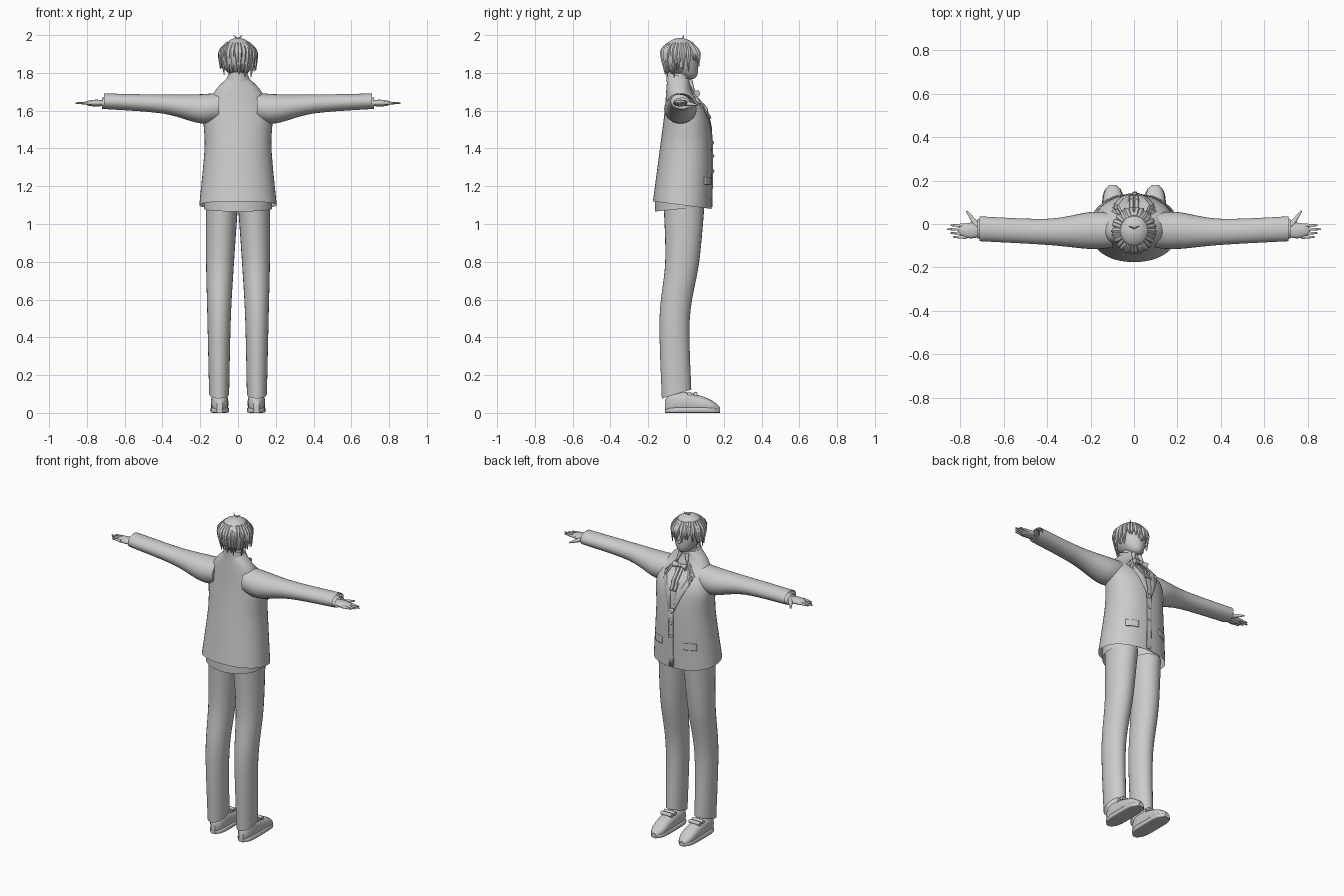
import bpy, bmesh, math, random
from mathutils import Matrix, Vector

cube = bpy.data.objects.get("Cube")
if cube:
    bpy.data.objects.remove(cube, do_unlink=True)

random.seed(4)
parts = []
grey = bpy.data.materials.new("plain_grey")
grey.use_nodes = True
grey.diffuse_color = (.6, .6, .6, 1)
grey.node_tree.nodes["Principled BSDF"].inputs["Base Color"].default_value = grey.diffuse_color


def finish(name, bm, mirror=False, thickness=0):
    """Turn a bmesh into a named object, optionally mirrored across x."""
    bmesh.ops.recalc_face_normals(bm, faces=bm.faces)
    mesh = bpy.data.meshes.new(name)
    bm.to_mesh(mesh)
    bm.free()
    mesh.materials.append(grey)
    ob = bpy.data.objects.new(name, mesh)
    bpy.context.scene.collection.objects.link(ob)
    if thickness:
        ob.modifiers.new("Thickness", 'SOLIDIFY').thickness = thickness
    if mirror:
        ob.modifiers.new("Mirror", 'MIRROR').use_mirror_merge = False
    parts.append(ob)


def blend(before, start, end, after, t):
    """Smooth curve value between start and end."""
    leave, arrive = (end - before) / 2, (after - start) / 2
    ease = t * t * (3 - 2 * t)
    return start + ease * (end - start) + t * (1 - t) * ((1 - t) * leave - t * arrive)


def smooth_rows(rows, steps):
    for i in range(len(rows) - 1):
        around = rows[max(i - 1, 0)], rows[i], rows[i + 1], rows[min(i + 2, len(rows) - 1)]
        for s in range(steps):
            yield [blend(*values, s / steps) for values in zip(*around)]
    yield rows[-1]


def signed_power(value, power):
    return math.copysign(abs(value) ** (2 / power), value)


def loft(bm, axis, rows, sides=28, power=2, steps=6, start_cap=True, end_cap=True):
    """Each row: position on the axis, two centre values, two radii, tilt."""
    rings = []
    for along, a, b, radius_a, radius_b, tilt in smooth_rows(rows, steps):
        ring = []
        for k in range(sides):
            angle = math.tau * k / sides
            u = signed_power(math.cos(angle), power) * radius_a
            v = signed_power(math.sin(angle), power) * radius_b
            p = along + tilt * v
            place = {'x': (p, a + u, b + v), 'y': (a + u, p, b + v), 'z': (a + u, b + v, p)}
            ring.append(bm.verts.new(place[axis]))
        rings.append(ring)
    for ring, after in zip(rings, rings[1:]):
        for k in range(sides):
            bm.faces.new((ring[k - 1], ring[k], after[k], after[k - 1]))
    if start_cap:
        bm.faces.new(rings[0])
    if end_cap:
        bm.faces.new(rings[-1])


def solid(name, axis, rows, mirror=False, **options):
    bm = bmesh.new()
    loft(bm, axis, rows, **options)
    finish(name, bm, mirror)


def ball(bm, centre, size):
    matrix = Matrix.LocRotScale(Vector(centre), None, Vector(size))
    made = bmesh.ops.create_uvsphere(bm, u_segments=28, v_segments=18, radius=1, matrix=matrix)
    return made["verts"]


def taper(bm, start, end, wide, narrow, sides=10):
    """Tapered rod between two points."""
    start, end = Vector(start), Vector(end)
    turn = (end - start).to_track_quat('Z', 'Y')
    matrix = Matrix.LocRotScale((start + end) / 2, turn, None)
    bmesh.ops.create_cone(bm, cap_ends=True, segments=sides, radius1=wide, radius2=narrow,
                          depth=(end - start).length, matrix=matrix)


# Jacket body, open at the hem
TORSO = [(1.1, 0, -.02, .205, .155, -.13), (1.4, 0, 0, .177, .138, 0), (1.58, 0, 0, .18, .115, 0),
         (1.7, 0, -.035, .125, .07, 0), (1.77, 0, -.04, .06, .06, 0)]
solid("jacket_body", 'z', TORSO, sides=48, power=2.2, start_cap=False)
solid("shirt_hem", 'z', [(z, 0, -.025, .18, .14, .1) for z in (1.08, 1.15)],
      sides=40, start_cap=False, end_cap=False)

# Sleeves and shirt cuffs
solid("sleeve", 'x', [(.1, -.03, 1.62, .08, .075, 0), (.2, -.03, 1.61, .085, .077, 0),
                      (.4, -.036, 1.635, .06, .05, 0), (.71, -.022, 1.65, .057, .041, 0)],
      mirror=True, end_cap=False)
solid("shirt_cuff", 'x', [(x, -.022, 1.64, .045, .03, 0) for x in (.6, .72)], mirror=True, end_cap=False)

# Hands with four fingers and a thumb
bm = bmesh.new()
ball(bm, (.75, -.03, 1.64), (.06, .036, .018))
for i in range(4):
    y = -.06 + .018 * i
    tip = .86 - .015 * abs(i - 2)
    taper(bm, (.77, y, 1.64), (tip, y, 1.64), .01, .004)
taper(bm, (.72, -.01, 1.64), (.77, .06, 1.63), .016, .004)
finish("hand", bm, mirror=True)

# Trousers
solid("trouser_leg", 'z', [(1.1, .085, -.01, .085, .108, 0), (.8, .095, -.02, .074, .09, 0),
                           (.5, .1, -.06, .062, .08, 0), (.1, .1, -.05, .053, .078, .3)],
      mirror=True, end_cap=False)


# Shoes shaped by length, width and height rules
def shoe_rows(width, height, drop):
    rows = []
    for i in range(15):
        s = i / 14
        rounding = max(1 - abs(2 * s - 1) ** 5, .1) ** .5
        half = (height - drop * s ** 2) / 2 * (.4 + .6 * rounding)
        rows.append((-.11 + .29 * s, .097, half, width * rounding, half, 0))
    return rows


solid("shoe_upper", 'y', shoe_rows(.046, .12, .07), mirror=True, power=2.4, steps=1)
solid("shoe_sole", 'y', shoe_rows(.05, .03, 0), mirror=True, power=5, steps=1)
bm = bmesh.new()
for y in (.02, .05):
    taper(bm, (.06, y, .1), (.135, y, .1), .012, .012)
finish("shoe_laces", bm, mirror=True)

# Neck and collar
bm = bmesh.new()
taper(bm, (0, -.04, 1.7), (0, -.02, 1.84), .048, .045, sides=24)
finish("neck", bm)
solid("collar", 'z', [(1.735, 0, -.036, .074, .068, -.25), (1.785, 0, -.043, .054, .06, -.35)],
      start_cap=False, end_cap=False)
bm = bmesh.new()
taper(bm, (.02, .02, 1.76), (.04, .045, 1.7), .014, .003)
finish("collar_point", bm, mirror=True)


# Flat cloth pieces laid over the front of the jacket
def front_y(x, z):
    rows = list(smooth_rows(TORSO, 6))
    row = min(rows, key=lambda r: abs(r[0] - z))
    return row[2] + row[4] * max(1 - abs(x / row[3]) ** 2.2, 0) ** .45


def panel(name, outline, mirror=False, lift=.005):
    bm = bmesh.new()
    bm.faces.new([bm.verts.new((x, 0, z)) for x, z in outline])
    bmesh.ops.triangulate(bm, faces=bm.faces)
    bmesh.ops.subdivide_edges(bm, edges=bm.edges[:], cuts=6, use_grid_fill=True)
    for v in bm.verts:
        v.co.y = front_y(v.co.x, v.co.z) + lift
    finish(name, bm, mirror, thickness=.006)


def strip(left, right, low, high):
    return [(left, low), (right, low), (right, high), (left, high)]


panel("lapel", [(.035, 1.72), (.1, 1.65), (.085, 1.6), (.01, 1.43)], mirror=True)
panel("pocket_flap", strip(.075, .145, 1.21, 1.25), mirror=True)
panel("front_placket", strip(-.01, .02, 1.09, 1.45))
panel("ribbon_tail", strip(.003, .02, 1.56, 1.68), mirror=True, lift=.012)
bm = bmesh.new()
for z in (1.28, 1.36, 1.43):
    ball(bm, (.004, front_y(0, z) + .006, z), (.009, .005, .009))
finish("jacket_buttons", bm)

# Bow at the throat
bm = bmesh.new()
taper(bm, (0, .058, 1.695), (.045, .056, 1.69), .007, .018)
finish("bow_loop", bm, mirror=True)
bm = bmesh.new()
ball(bm, (0, .06, 1.695), (.011, .012, .013))
finish("bow_knot", bm)

# Head narrowing to a forward chin, with nose and ears
bm = bmesh.new()
for v in ball(bm, (0, -.02, 1.87), (.08, .085, .104)):
    down = max(1.87 - v.co.z, 0) * 10
    v.co.x *= 1 - .15 * down
    v.co.y += .04 * down ** 2
taper(bm, (0, .06, 1.86), (0, .068, 1.835), .003, .008)
finish("head", bm)
bm = bmesh.new()
ball(bm, (.08, -.025, 1.85), (.01, .016, .026))
finish("ear", bm, mirror=True)

# Hair cap cut away over the face
bm = bmesh.new()
ball(bm, (0, -.03, 1.885), (.094, .1, .1))
face_area = [f for f in bm.faces if f.calc_center_median().y > -.02 and f.calc_center_median().z < 1.9]
bmesh.ops.delete(bm, geom=face_area, context='FACES')
finish("hair_cap", bm)

# Overlapping locks: short over the brow, longer at the sides and nape
bm = bmesh.new()
count = 26
for i in range(count):
    angle = math.tau * i / count
    c, s = math.cos(angle), math.sin(angle)
    nape = s < -.3
    tip = (1.855 if s > .5 else 1.79 if nape else 1.82) + random.uniform(-.015, .015)
    sway = random.uniform(-.012, .012)
    rows = []
    for z, spread, radius in ((1.96, .6, .01), (1.91, .95, .015), (tip, .8 if nape else 1, .002)):
        drift = sway * (1.96 - z) * 8
        rows.append((z, c * .094 * spread - s * drift, -.03 + s * .1 * spread + c * drift, radius, radius, 0))
    loft(bm, 'z', rows, sides=6)
finish("hair_locks", bm)

# Small stray tuft on the crown
bm = bmesh.new()
taper(bm, (0, -.02, 1.98), (.024, -.01, 1.999), .005, .001, sides=6)
finish("hair_tuft", bm, mirror=True)

# Smooth shading with sharp edges kept
bpy.ops.object.select_all(action='DESELECT')
for ob in parts:
    ob.select_set(True)
bpy.context.view_layer.objects.active = parts[0]
bpy.ops.object.shade_smooth_by_angle(angle=math.radians(40))
